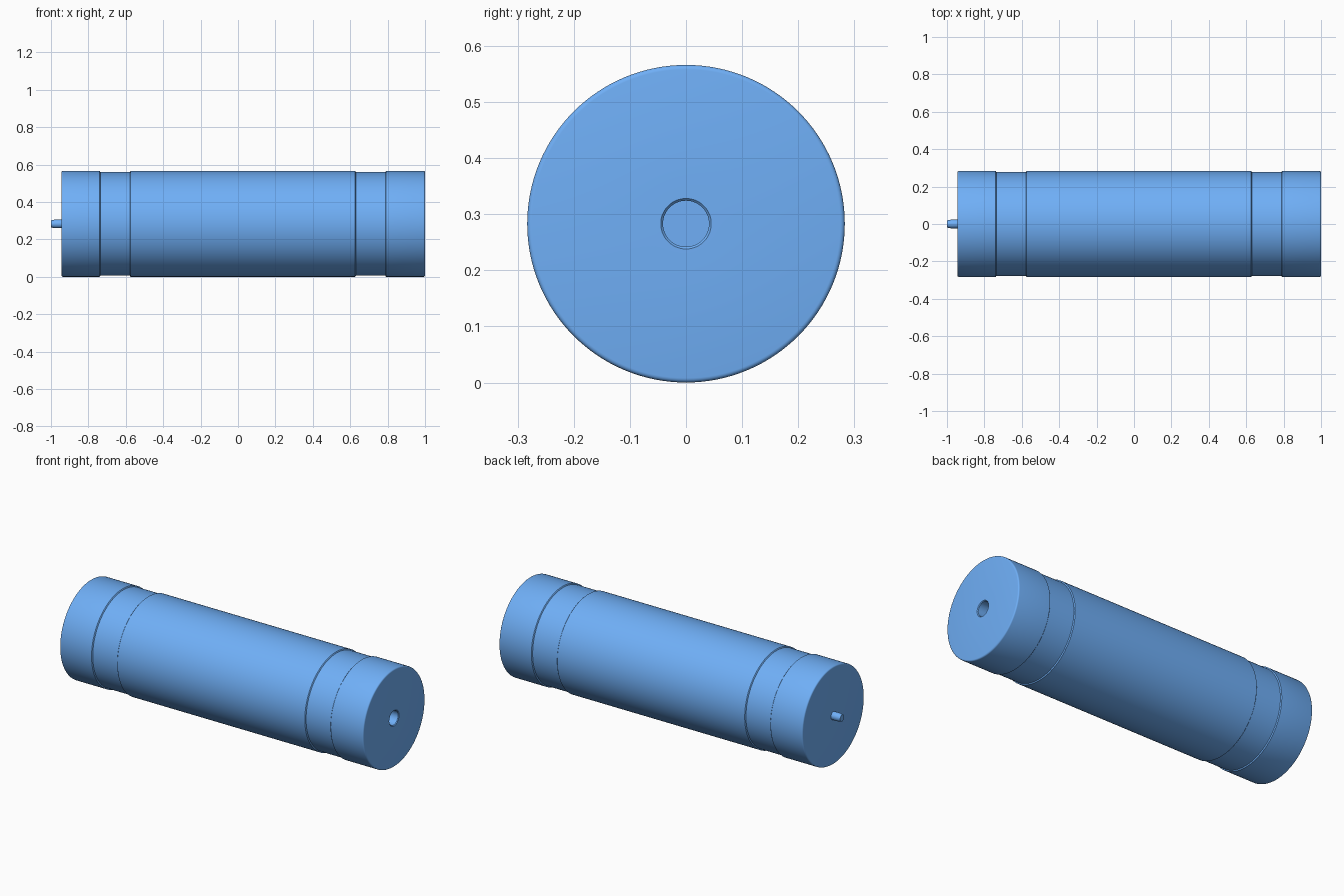
import bpy, bmesh, math

if "Cube" in bpy.data.objects:
    bpy.data.objects.remove(bpy.data.objects["Cube"])

R = 0.283          # barrel radius, axis sits at this height
GROOVE = 0.277     # radius inside the shallow bands
F = 0.008          # end fillet

blue = bpy.data.materials.new("blue")
blue.diffuse_color = (0.16, 0.43, 0.93, 1)
blue.use_nodes = True
blue.node_tree.nodes["Principled BSDF"].inputs["Base Color"].default_value = blue.diffuse_color


def lathe(name, profile, segments=128):
    """Spin (x, radius) points around the x axis; end points lie on the axis."""
    bm = bmesh.new()
    verts = [bm.verts.new((x, 0, r)) for x, r in profile]
    edges = [bm.edges.new(p) for p in zip(verts, verts[1:])]
    bmesh.ops.spin(bm, geom=verts + edges, cent=(0, 0, 0), axis=(1, 0, 0),
                   angle=math.tau, steps=segments)
    bmesh.ops.remove_doubles(bm, verts=bm.verts, dist=1e-5)
    bmesh.ops.recalc_face_normals(bm, faces=bm.faces)
    bmesh.ops.translate(bm, verts=bm.verts, vec=(0, 0, R))
    mesh = bpy.data.meshes.new(name)
    bm.to_mesh(mesh)
    bm.free()
    mesh.materials.append(blue)
    ob = bpy.data.objects.new(name, mesh)
    bpy.context.collection.objects.link(ob)
    bpy.context.view_layer.objects.active = ob
    ob.select_set(True)
    bpy.ops.object.shade_smooth_by_angle(angle=math.radians(30))
    ob.select_set(False)
    return ob


def fillet(x, sign):
    """Rounded rim at end x, listed from the flat face outward to the barrel."""
    return [(x + sign * F * (1 - math.sin(a)), R - F + F * math.cos(a))
            for a in (math.radians(d) for d in (90, 67.5, 45, 22.5, 0))]


def groove(x0, x1):
    """Shallow band with small chamfered lips."""
    c = 0.003
    return [(x0 - c, R), (x0, R - c), (x0 + 0.001, GROOVE),
            (x1 - 0.001, GROOVE), (x1, R - c), (x1 + c, R)]


# Barrel with two bands and a blind socket in the right end
left, right = -0.944, 1.0
profile = [(left, 0)] + fillet(left, 1)
profile += groove(-0.737, -0.577) + groove(0.629, 0.789)
profile += fillet(right, -1)[::-1]
profile += [(right, 0.045), (right - 0.004, 0.041),
            (right - 0.09, 0.041), (right - 0.09, 0)]
lathe("barrel", profile)

# Pin on the left end
lathe("pin", [(-1.0, 0), (-1.0, 0.019), (-0.98, 0.023),
              (-0.93, 0.023), (-0.93, 0)], 48)
